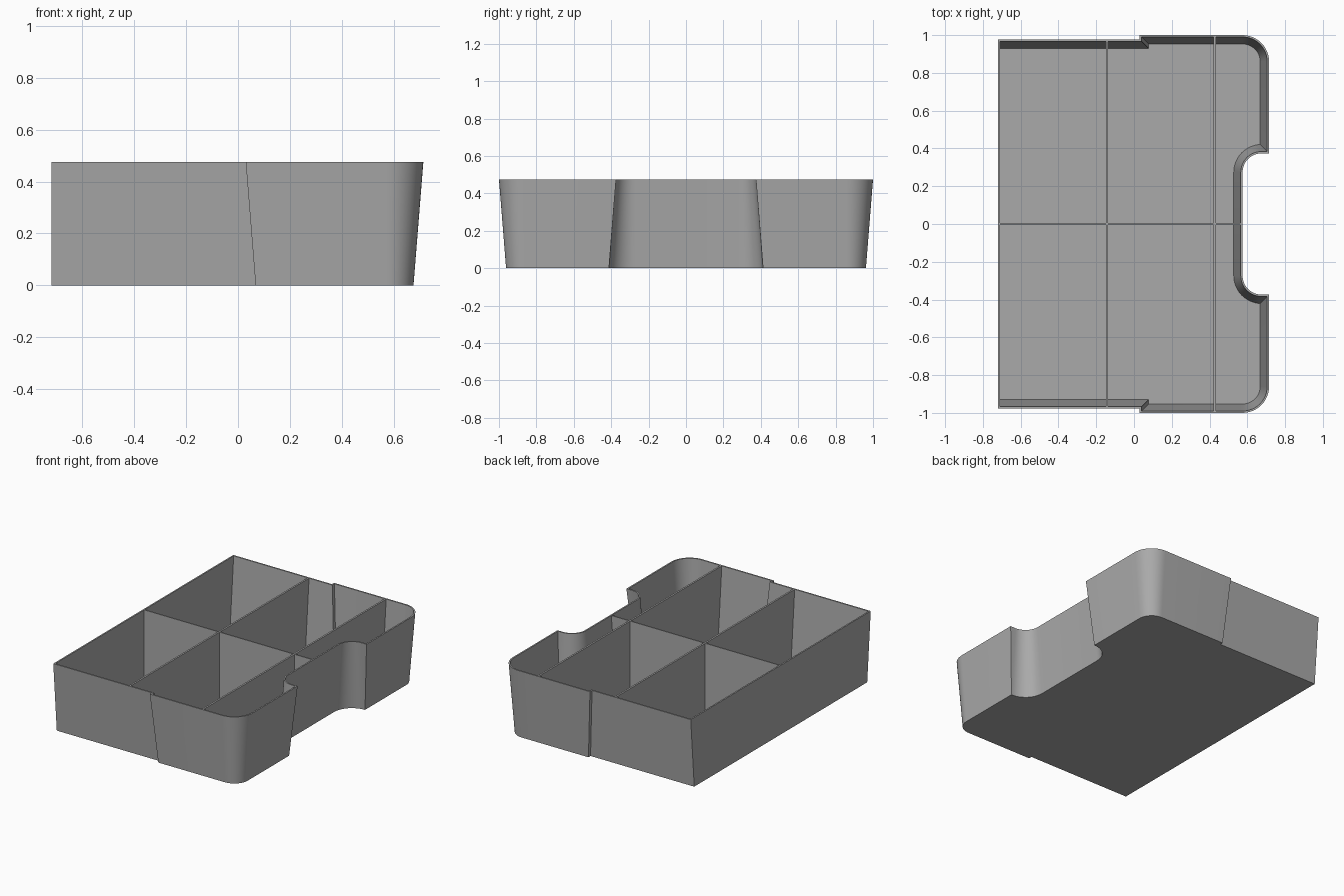
import bpy, bmesh, math

H, TAPER, WALL, FLOOR = 0.475, 0.038, 0.01, 0.012

if "Cube" in bpy.data.objects:
    bpy.data.objects.remove(bpy.data.objects["Cube"])

grey = bpy.data.materials.new("plain grey")
grey.use_nodes = True
grey.diffuse_color = (0.4, 0.4, 0.4, 1)
grey.node_tree.nodes["Principled BSDF"].inputs["Base Color"].default_value = (0.4, 0.4, 0.4, 1)


def inset_at(z):
    """Draft of the walls: how far they lean inward at height z."""
    return TAPER * (1 - z / H)


def arc(cx, cy, r, start, end, n=12):
    angles = [math.radians(start + (end - start) * i / n) for i in range(n + 1)]
    return [(cx + r * math.cos(a), cy + r * math.sin(a)) for a in angles]


def outline(d, back):
    """Tray outline moved inward by d; the straight end stays at x = back."""
    half = [(back, 0.977 - d), (0.03 + d, 0.977 - d), (0.03 + d, 1 - d)]
    half += arc(0.575, 0.86, 0.14 - d, 90, 0)
    half += [(0.715 - d, 0.374 + d)]
    half += arc(0.675, 0.274, 0.1 + d, 90, 180)
    return half + [(x, -y) for x, y in reversed(half)]


def loft(name, loops):
    """Skin a list of (points, z) loops and cap both ends."""
    bm = bmesh.new()
    rings = [[bm.verts.new((x, y, z)) for x, y in pts] for pts, z in loops]
    for a, b in zip(rings, rings[1:]):
        for i in range(len(a)):
            j = (i + 1) % len(a)
            bm.faces.new((a[i], a[j], b[j], b[i]))
    bm.faces.new(list(reversed(rings[0])))
    bm.faces.new(rings[-1])
    bmesh.ops.recalc_face_normals(bm, faces=bm.faces)
    mesh = bpy.data.meshes.new(name)
    bm.to_mesh(mesh)
    bm.free()
    mesh.materials.append(grey)
    obj = bpy.data.objects.new(name, mesh)
    bpy.context.collection.objects.link(obj)
    return obj


# Open tray: outside wall, rim, inside wall and floor
tray = loft("tray", [
    (outline(inset_at(0), -0.72), 0),
    (outline(0, -0.72), H),
    (outline(WALL, -0.72 + WALL), H),
    (outline(inset_at(FLOOR) + WALL, -0.72 + WALL), FLOOR),
])
bpy.ops.object.select_all(action="DESELECT")
tray.select_set(True)
bpy.context.view_layer.objects.active = tray
bpy.ops.object.shade_smooth_by_angle(angle=math.radians(30))


def divider(name, rect):
    """Thin upright partition whose ends follow the leaning walls."""
    def loop(z):
        x0, x1, y0, y1 = rect(inset_at(z) + WALL / 2)
        return [(x0, y0), (x1, y0), (x1, y1), (x0, y1)], z
    loft(name, [loop(FLOOR / 2), loop(H)])


# Two cross dividers and one long divider
for name, x, reach in (("rear_divider", -0.143, 0.977), ("notch_divider", 0.427, 1.0)):
    divider(name, lambda d: (x - 0.006, x + 0.006, d - reach, reach - d))
divider("centre_divider", lambda d: (-0.715, 0.575 - d, -0.004, 0.004))
